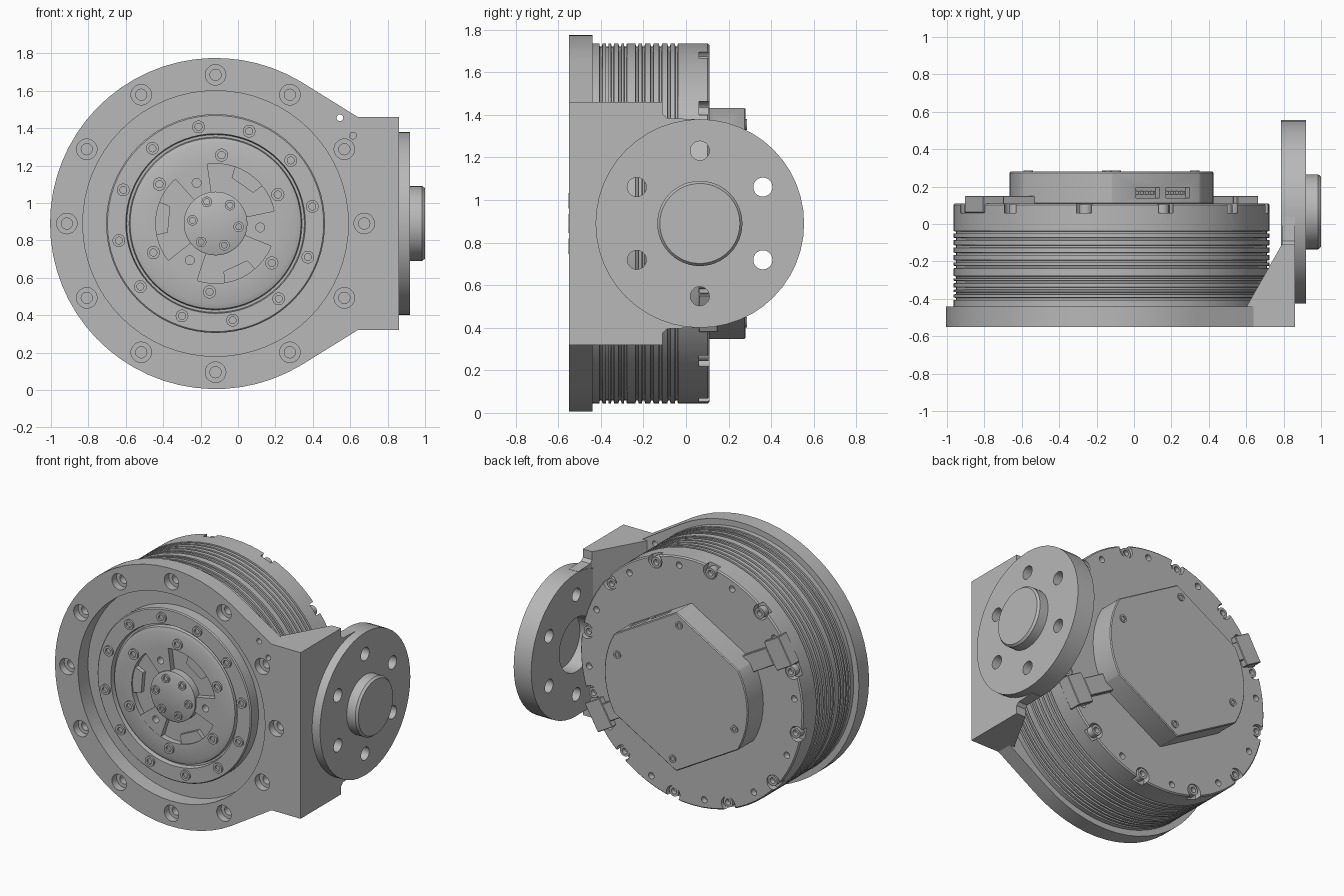
import bpy, bmesh
from math import sin, cos, radians, pi

cube = bpy.data.objects.get("Cube")
if cube:
    bpy.data.objects.remove(cube, do_unlink=True)

CX, CZ = -0.12, 0.89          # motor axis
FY = 0.065                    # output disc axis

metal = bpy.data.materials.new("machined_grey")
metal.use_nodes = True
grey = (0.48, 0.48, 0.48, 1)
metal.diffuse_color = grey
metal.node_tree.nodes["Principled BSDF"].inputs["Base Color"].default_value = grey


def polar(r, deg):
    """Point on the motor face at a radius and angle."""
    return CX + r * cos(radians(deg)), CZ + r * sin(radians(deg))


def place(axis, u, v, w):
    """Section coordinates u, v and depth w along the axis."""
    return {"X": (w, u, v), "Y": (u, w, v), "Z": (u, v, w)}[axis]


def lathe(bm, profile, centre, axis="Y", segs=64):
    rings = []
    for r, h in profile:
        count = 1 if r == 0 else segs
        rings.append([bm.verts.new(place(axis, centre[0] + r * cos(2 * pi * i / segs),
                                         centre[1] + r * sin(2 * pi * i / segs), h))
                      for i in range(count)])
    for a, b in zip(rings, rings[1:]):
        for i in range(segs):
            j = (i + 1) % segs
            quad = [a[i % len(a)], a[j % len(a)], b[j % len(b)], b[i % len(b)]]
            bm.faces.new(list(dict.fromkeys(quad)))


def rod(bm, centre, r, start, end, axis="Y", segs=20):
    lathe(bm, [(0, start), (r, start), (r, end), (0, end)], centre, axis, segs)


def prism(bm, points, start, end, axis="Y"):
    a = [bm.verts.new(place(axis, u, v, start)) for u, v in points]
    b = [bm.verts.new(place(axis, u, v, end)) for u, v in points]
    bm.faces.new(a)
    bm.faces.new(b[::-1])
    for i in range(len(a)):
        j = (i + 1) % len(a)
        bm.faces.new([a[i], b[i], b[j], a[j]])


def radial_box(bm, deg, r0, r1, width, y0, y1, shift=0, outer=None):
    """Block pointing outward from the motor axis, optionally tapered."""
    a = radians(deg)
    outer = width if outer is None else outer
    corners = [(r0, -width / 2), (r1, -outer / 2), (r1, outer / 2), (r0, width / 2)]
    prism(bm, [(CX + r * cos(a) - (t + shift) * sin(a),
                CZ + r * sin(a) + (t + shift) * cos(a)) for r, t in corners], y0, y1)


def screw(bm, centre, r, base, top):
    """Socket head screw along the motor axis."""
    sink = top + (base - top) * 0.6
    lathe(bm, [(0, base), (r, base), (r, top), (r * 0.55, top), (r * 0.55, sink), (0, sink)],
          centre, "Y", 18)


def finish(bm, name, cutter=None, bevel=0):
    bmesh.ops.recalc_face_normals(bm, faces=bm.faces)
    mesh = bpy.data.meshes.new(name)
    bm.to_mesh(mesh)
    bm.free()
    mesh.materials.append(metal)
    obj = bpy.data.objects.new(name, mesh)
    bpy.context.collection.objects.link(obj)
    bpy.ops.object.select_all(action="DESELECT")
    obj.select_set(True)
    bpy.context.view_layer.objects.active = obj
    if bevel:
        mod = obj.modifiers.new("bevel", "BEVEL")
        mod.width, mod.segments, mod.limit_method = bevel, 1, "ANGLE"
        bpy.ops.object.modifier_apply(modifier=mod.name)
    if cutter:
        mod = obj.modifiers.new("cut", "BOOLEAN")
        mod.operation, mod.solver, mod.object = "DIFFERENCE", "EXACT", cutter
        bpy.ops.object.modifier_apply(modifier=mod.name)
    bpy.ops.object.shade_smooth_by_angle(angle=radians(30))
    return obj


def make_cutter(bm, name):
    obj = finish(bm, name)
    obj.hide_render = True
    obj.hide_set(True)
    return obj


twelve = [30 * i for i in range(12)]

# Mounting plate: round with a tangent shoulder, opening and bolt holes
bm = bmesh.new()
rod(bm, (CX, CZ), 0.71, -0.6, -0.4, segs=64)
for a in twelve:
    lathe(bm, [(0, -0.6), (0.055, -0.6), (0.055, -0.5), (0.03, -0.5), (0.03, -0.4), (0, -0.4)],
          polar(0.795, a), segs=20)
for hole in ((0.545, 1.455), (0.615, 1.36)):
    rod(bm, hole, 0.018, -0.6, -0.3)
plate_cut = make_cutter(bm, "plate_cutter")
bm = bmesh.new()
steps = 44
outline = [polar(0.885, 59 + 242 * i / steps) for i in range(steps + 1)]
outline += [(0.64, 0.32), (0.86, 0.32), (0.86, 1.46), (0.64, 1.46)]
prism(bm, outline, -0.55, -0.44)
finish(bm, "mounting_plate", plate_cut)

# Holes shared by the bracket and the output disc
bm = bmesh.new()
for i in range(6):
    a = radians(30 + 60 * i)
    rod(bm, (FY + 0.342 * cos(a), CZ + 0.342 * sin(a)), 0.045, 0.5, 1.1, "X")
rod(bm, (FY, CZ), 0.185, 0.7, 0.89, "X", 40)
disc_cut = make_cutter(bm, "disc_cutter")

# Side bracket: sloped gusset and neck
bm = bmesh.new()
prism(bm, [(0.6, -0.445), (0.79, -0.11), (0.86, -0.11), (0.86, -0.445)], 0.32, 1.46, "Z")
finish(bm, "bracket_gusset", disc_cut)
bm = bmesh.new()
prism(bm, [(-0.115, 0.37), (-0.09, 0.395), (0.04, 0.4), (0.04, 1.38),
           (-0.09, 1.385), (-0.115, 1.41)], 0.79, 0.86, "X")
finish(bm, "bracket_neck", disc_cut)

# Output disc with boss
bm = bmesh.new()
lathe(bm, [(0, 0.787), (0.49, 0.787), (0.49, 0.92), (0.2, 0.92), (0.2, 0.985),
           (0.188, 1.0), (0, 1.0)], (FY, CZ), "X", 48)
finish(bm, "output_disc", disc_cut)

# Motor housing: grooved barrel with stepped front rings
bm = bmesh.new()
for a in twelve:
    rod(bm, polar(0.812, a + 10), 0.052, 0.06, 0.2)
    rod(bm, polar(0.785, a + 23), 0.022, 0.07, 0.2, segs=14)
for a in (-5, 115, 235):
    rod(bm, polar(0.24, a), 0.024, -0.6, -0.45, segs=14)
housing_cut = make_cutter(bm, "housing_cutter")
bm = bmesh.new()
profile = [(0, 0.11), (0.837, 0.11), (0.845, 0.102)]
for y in (-0.045, -0.08, -0.12, -0.16, -0.2, -0.23, -0.285, -0.31, -0.345, -0.37, -0.4):
    profile += [(0.845, y + 0.007), (0.832, y + 0.005), (0.832, y - 0.005), (0.845, y - 0.007)]
profile += [(0.845, -0.442), (0.585, -0.442), (0.585, -0.515), (0.578, -0.522),
            (0.48, -0.522), (0.475, -0.49), (0.462, -0.49), (0.457, -0.515), (0.43, -0.525),
            (0.32, -0.525), (0.32, -0.485), (0.17, -0.485), (0.17, -0.535), (0.16, -0.54),
            (0, -0.54)]
lathe(bm, profile, (CX, CZ), segs=72)
finish(bm, "motor_housing", housing_cut)

# Spider arms in the front pocket
bm = bmesh.new()
for a in (-5, 115, 235):
    radial_box(bm, a, 0.16, 0.325, 0.1, -0.524, -0.48, outer=0.2)
    radial_box(bm, a + 60, 0.25, 0.325, 0.14, -0.515, -0.48, outer=0.19)
finish(bm, "spider_arms", housing_cut)

# Front screws
bm = bmesh.new()
for a in twelve:
    screw(bm, polar(0.525, a + 10), 0.034, -0.51, -0.535)
for i in range(6):
    screw(bm, polar(0.367, 60 * i + 25), 0.035, -0.51, -0.538)
    screw(bm, polar(0.125, 60 * i - 8), 0.028, -0.53, -0.552)
finish(bm, "front_screws")

# Rear screws in the rim notches
bm = bmesh.new()
for a in twelve:
    screw(bm, polar(0.797, a + 10), 0.036, 0.055, 0.105)
finish(bm, "rear_screws")

# Rear cover: six-sided with two rounded sides and connector pockets
bm = bmesh.new()
for shift in (-0.135, 0.05):
    radial_box(bm, 60, 0.43, 0.6, 0.145, 0.14, 0.195, shift)
cover_cut = make_cutter(bm, "cover_cutter")
bm = bmesh.new()
angles = [-30 + 6 * i for i in range(11)] + [90]
prism(bm, [polar(0.545, a + turn) for turn in (0, 180) for a in angles], 0.105, 0.28)
finish(bm, "rear_cover", cover_cut, 0.006)

# Connector pins inside the pockets
bm = bmesh.new()
for shift in (-0.135, 0.05):
    for pin in (-0.045, -0.015, 0.015, 0.045):
        radial_box(bm, 60, 0.42, 0.465, 0.012, 0.158, 0.177, shift + pin)
finish(bm, "connector_pins")

# Cover screws
bm = bmesh.new()
for a in (17, 93, 197, 273):
    screw(bm, polar(0.465, a), 0.026, 0.265, 0.287)
finish(bm, "cover_screws")

# Raised cable guides on the back
bm = bmesh.new()
for a in (150, -30):
    radial_box(bm, a, 0.45, 0.72, 0.12, 0.1, 0.15)
    radial_box(bm, a, 0.72, 0.85, 0.2, 0.06, 0.15)
finish(bm, "cable_guides", bevel=0.004)
